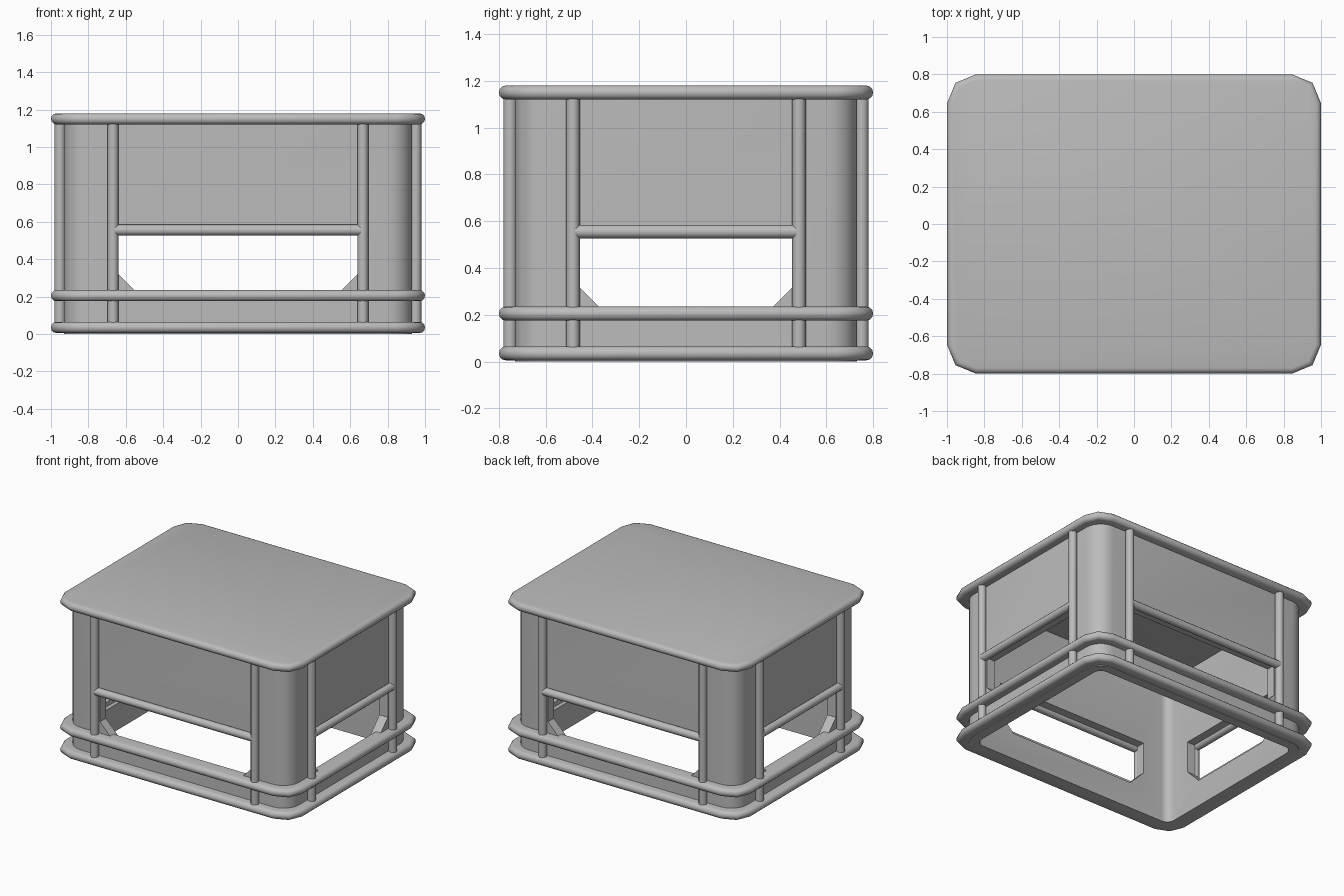
import bpy, bmesh, math
from mathutils import Vector

if "Cube" in bpy.data.objects:
    bpy.data.objects.remove(bpy.data.objects["Cube"])

grey = bpy.data.materials.new("plain_grey")
grey.diffuse_color = (0.5, 0.5, 0.5, 1)
grey.use_nodes = True
grey.node_tree.nodes["Principled BSDF"].inputs["Base Color"].default_value = grey.diffuse_color


def finish(bm, name, angle=50):
    bmesh.ops.recalc_face_normals(bm, faces=bm.faces)
    me = bpy.data.meshes.new(name)
    bm.to_mesh(me)
    bm.free()
    ob = bpy.data.objects.new(name, me)
    bpy.context.collection.objects.link(ob)
    me.materials.append(grey)
    smooth(ob, angle)
    return ob


def smooth(ob, angle=50):
    bpy.ops.object.select_all(action='DESELECT')
    ob.select_set(True)
    bpy.context.view_layer.objects.active = ob
    bpy.ops.object.shade_smooth_by_angle(angle=math.radians(angle))


def rounded_rect(hx, hy, r, seg):
    pts = []
    for q, (sx, sy) in enumerate([(1, 1), (-1, 1), (-1, -1), (1, -1)]):
        for i in range(seg + 1):
            a = math.pi / 2 * (q + i / seg)
            pts.append((sx * (hx - r) + r * math.cos(a), sy * (hy - r) + r * math.sin(a)))
    return pts


def loft(name, profile, r, seg, closed):
    """Sweep a (inset, z) profile round a rounded 2 x 1.6 rectangle."""
    bm = bmesh.new()
    rings = [[bm.verts.new((x, y, z)) for x, y in
              rounded_rect(1 - d, 0.8 - d, max(r - d, 0.03), seg)] for d, z in profile]
    pairs = list(zip(rings, rings[1:]))
    if closed:
        pairs.append((rings[-1], rings[0]))
    else:
        bm.faces.new(rings[0])
        bm.faces.new(rings[-1])
    for a, b in pairs:
        n = len(a)
        for i in range(n):
            j = (i + 1) % n
            bm.faces.new((a[i], a[j], b[j], b[i]))
    return finish(bm, name)


def half_round(z, r=0.03, steps=6):
    return [(r - r * math.cos(a), z + r * math.sin(a))
            for a in (math.pi * (i / steps - 0.5) for i in range(steps + 1))]


def rod(name, a, b, r=0.029, sides=12):
    a, b = Vector(a), Vector(b)
    bm = bmesh.new()
    bmesh.ops.create_cone(bm, cap_ends=True, segments=sides, radius1=r, radius2=r,
                          depth=(b - a).length)
    rot = (b - a).to_track_quat('Z', 'Y').to_matrix().to_4x4()
    rot.translation = (a + b) / 2
    bm.transform(rot)
    return finish(bm, name)


def opening_cutter(name, half, along_x):
    """Prism with sloped lower corners, passing through two opposite walls."""
    pts = [(half - 0.12, 0.20), (half, 0.32), (half, 0.555)]
    pts += [(-u, z) for u, z in reversed(pts)]
    bm = bmesh.new()
    ends = [[bm.verts.new((e, u, z) if along_x else (u, e, z)) for u, z in pts]
            for e in (-1.2, 1.2)]
    bm.faces.new(ends[0])
    bm.faces.new(ends[1])
    for i in range(len(pts)):
        j = (i + 1) % len(pts)
        bm.faces.new((ends[0][i], ends[0][j], ends[1][j], ends[1][i]))
    return finish(bm, name)


# Hollow wall shell with rounded corners
walls = loft("walls", [(0.07, 0), (0.07, 1.14), (0.14, 1.14), (0.14, 0)], 0.20, 6, True)

# Openings cut through all four walls
for name, half, along_x in (("front_back_cutter", 0.64, False), ("side_cutter", 0.457, True)):
    cutter = opening_cutter(name, half, along_x)
    cutter.hide_render = True
    mod = walls.modifiers.new(name, 'BOOLEAN')
    mod.operation = 'DIFFERENCE'
    mod.solver = 'EXACT'
    mod.object = cutter
    bpy.context.view_layer.objects.active = walls
    bpy.ops.object.modifier_apply(modifier=name)
    bpy.data.objects.remove(cutter, do_unlink=True)
smooth(walls, 30)

# Solid top slab and the two rails round the base
loft("top_slab", half_round(1.15), 0.155, 2, False)
for name, z in (("bottom_rail", 0.035), ("middle_rail", 0.205)):
    loft(name, half_round(z) + [(0.11, z + 0.03), (0.11, z - 0.03)], 0.155, 2, True)

# Upright posts beside each opening and a bar along its top edge
for s in (-1, 1):
    for t in (-1, 1):
        rod("front_back_post", (t * 0.668, s * 0.752, 0.03), (t * 0.668, s * 0.752, 1.14))
        rod("side_post", (s * 0.952, t * 0.483, 0.03), (s * 0.952, t * 0.483, 1.14))
    rod("front_back_bar", (-0.66, s * 0.752, 0.555), (0.66, s * 0.752, 0.555))
    rod("side_bar", (s * 0.952, -0.475, 0.555), (s * 0.952, 0.475, 0.555))
